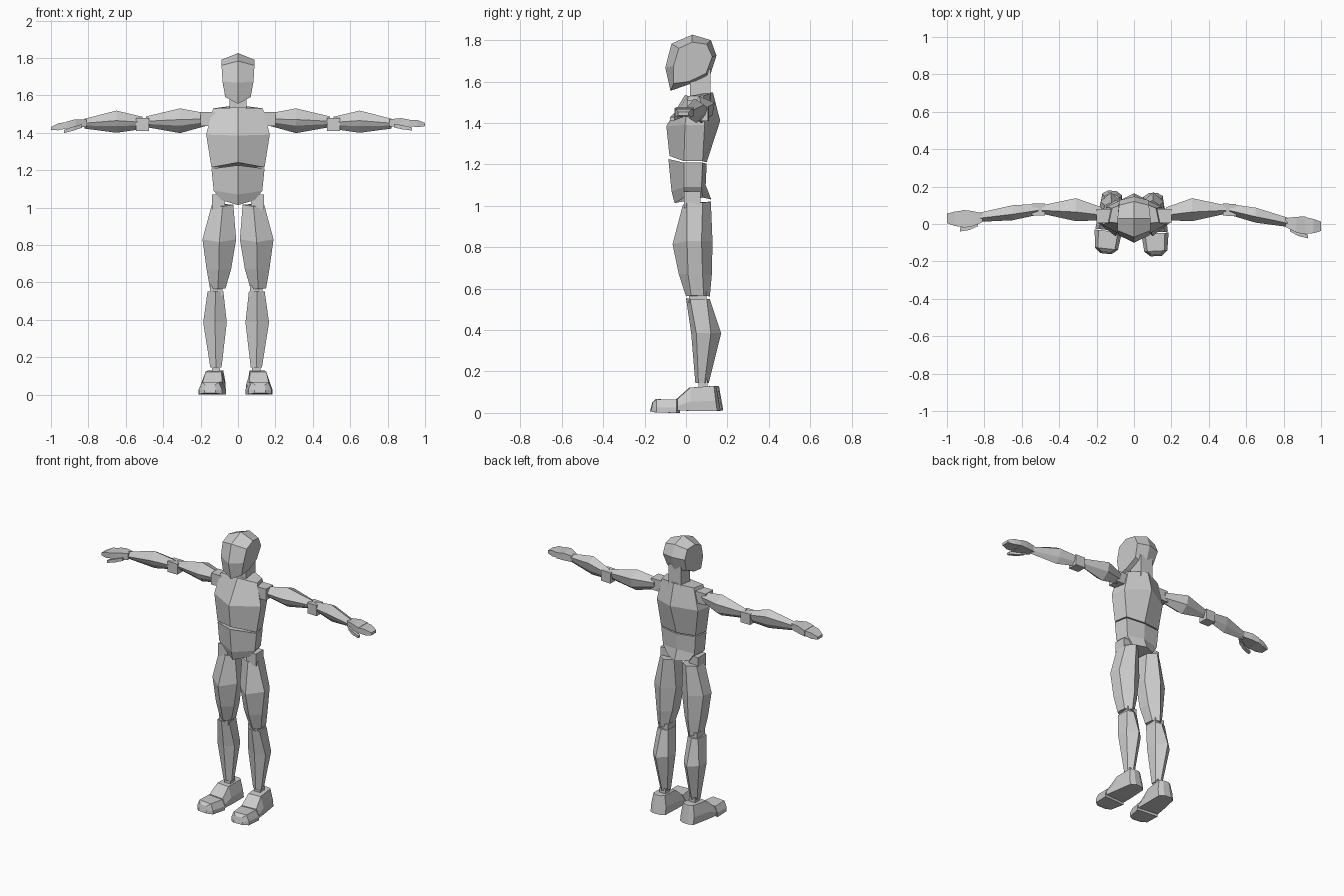
import bpy, bmesh, math
from mathutils import Matrix, Vector

grey = bpy.data.materials.new("plain grey")
grey.diffuse_color = (0.6, 0.6, 0.6, 1)


def loft(name, rings, tweak=None):
    """Skin a stack of equal-length point rings and cap both ends."""
    bm = bmesh.new()
    loops = [[bm.verts.new(tweak(Vector(p)) if tweak else p) for p in r] for r in rings]
    n = len(loops[0])
    for a, b in zip(loops, loops[1:]):
        for i in range(n):
            j = (i + 1) % n
            bm.faces.new((a[i], a[j], b[j], b[i]))
    bm.faces.new(loops[0][::-1])
    bm.faces.new(loops[-1])
    bmesh.ops.recalc_face_normals(bm, faces=bm.faces)
    mesh = bpy.data.meshes.new(name)
    bm.to_mesh(mesh)
    bm.free()
    mesh.materials.append(grey)
    obj = bpy.data.objects.new(name, mesh)
    bpy.context.collection.objects.link(obj)
    return obj


def box(name, x0, x1, y0, y1, z0, z1, tweak=None):
    return loft(name, [[(x0, y0, z), (x1, y0, z), (x1, y1, z), (x0, y1, z)]
                       for z in (z0, z1)], tweak)


def body_ring(z, x0, x1, front, side_front, side_back, back, zf=0, zb=0):
    """Six-sided section with a front and a back ridge; zf, zb tilt the ridges."""
    c = (x0 + x1) / 2
    inset = (x1 - x0) * 0.06
    return [(c, front, z + zf), (x1, side_front, z), (x1 - inset, side_back, z),
            (c, back, z + zb), (x0 + inset, side_back, z), (x0, side_front, z)]


def arm_ring(x, yf, yb, zb, zt):
    """Six-sided section across a limb lying along x."""
    h, m = zt - zb, yf + (yb - yf) * 0.4
    return [(x, yf, zb + h * 0.55), (x, m, zt), (x, yb, zb + h * 0.75),
            (x, yb - 0.01, zb + h * 0.3), (x, m + 0.01, zb), (x, yf + 0.01, zb + h * 0.3)]


# Head: ridged side profile with smaller flat cheeks
outer = [(0.03, 1.826), (0.12, 1.80), (0.147, 1.725), (0.11, 1.61),
         (0.01, 1.585), (-0.075, 1.555), (-0.1, 1.667), (-0.07, 1.783)]
cheek = [(0.03, 1.79), (0.10, 1.78), (0.127, 1.72), (0.097, 1.64),
         (0.015, 1.60), (-0.06, 1.59), (-0.06, 1.675), (-0.035, 1.76)]
wide = [0.088, 0.08, 0.08, 0.07, 0.07, 0.068, 0.083, 0.088]
loft("head", [[(-w, y, z) for w, (y, z) in zip(wide, cheek)],
              [(0, y, z) for y, z in outer],
              [(w, y, z) for w, (y, z) in zip(wide, cheek)]])
box("neck", -0.045, 0.045, 0.02, 0.118, 1.50, 1.66)

# Torso
loft("chest", [body_ring(1.215, -0.142, 0.142, -0.08, -0.01, 0.08, 0.10, 0.026, -0.005),
               body_ring(1.39, -0.17, 0.17, -0.095, -0.005, 0.09, 0.165, -0.005, 0.02),
               body_ring(1.53, -0.133, 0.133, -0.005, 0.01, 0.085, 0.13, 0.005, 0.018)])
loft("abdomen", [body_ring(1.04, -0.09, 0.09, -0.055, -0.01, 0.08, 0.122, -0.027, -0.01),
                 body_ring(1.09, -0.13, 0.13, -0.07, -0.01, 0.075, 0.095, -0.02, 0.01),
                 body_ring(1.208, -0.142, 0.142, -0.085, -0.01, 0.08, 0.10, 0.018, -0.005)])

for side, label in ((1, "left"), (-1, "right")):
    # Legs: the two lower legs sit at slightly different offsets
    lower = -0.012 if side > 0 else 0.008

    def leg(p, s=side):
        return Vector((p.x * s, p.y, p.z))

    def shin(p, s=side, d=lower):
        return Vector(((p.x + d) * s, p.y, p.z))

    box(label + "_hip", 0.07, 0.138, -0.01, 0.07, 0.99, 1.07, leg)
    loft(label + "_thigh", [
        body_ring(0.567, 0.067, 0.15, 0.0, 0.025, 0.085, 0.115, -0.004, -0.005),
        body_ring(0.67, 0.037, 0.168, -0.035, 0.01, 0.08, 0.125),
        body_ring(0.83, 0.01, 0.19, -0.065, 0.005, 0.075, 0.128, -0.015),
        body_ring(1.015, 0.025, 0.14, -0.015, 0.005, 0.08, 0.12, -0.01, 0.005)], leg)
    box(label + "_knee", 0.075, 0.143, 0.015, 0.1, 0.53, 0.585, shin)
    loft(label + "_shin", [
        body_ring(0.145, 0.08, 0.14, 0.045, 0.06, 0.09, 0.11),
        body_ring(0.385, 0.052, 0.178, 0.025, 0.05, 0.12, 0.17),
        body_ring(0.55, 0.07, 0.155, 0.0, 0.02, 0.1, 0.115, 0.004)], shin)
    box(label + "_ankle", 0.088, 0.132, 0.06, 0.105, 0.11, 0.16, shin)

    # Feet: turned slightly outward about the ankle
    turn = Matrix.Rotation(math.radians(3 if side > 0 else 6), 3, "Z")

    def foot(p, s=side, t=turn):
        q = t @ Vector((p.x, p.y - 0.08, p.z))
        return Vector(((q.x + (0.105 if s > 0 else 0.124)) * s, q.y + 0.08 +
                       (0 if s > 0 else 0.012), q.z))

    def foot_ring(y, low, high, z0, z1, lean=0):
        zm = z0 + (z1 - z0) * 0.4
        return [(-low, y, z0), (low, y, z0), (low, y + lean / 2, zm),
                (high, y + lean, z1), (-high, y + lean, z1), (-low, y + lean / 2, zm)]

    loft(label + "_foot", [foot_ring(-0.045, 0.07, 0.052, 0.012, 0.066),
                           foot_ring(0.018, 0.065, 0.043, 0.01, 0.122),
                           foot_ring(0.148, 0.052, 0.04, 0.01, 0.13, -0.015),
                           foot_ring(0.166, 0.022, 0.018, 0.012, 0.128, -0.02)], foot)
    loft(label + "_toes", [foot_ring(-0.172, 0.03, 0.025, 0.008, 0.05, 0.01),
                           foot_ring(-0.145, 0.062, 0.045, 0.002, 0.066),
                           foot_ring(-0.05, 0.073, 0.053, 0.0, 0.064)], foot)

    # Arms: one forearm swings a little further forward
    def arm(p, s=side):
        swing = 0.085 * max(0, p.x - 0.5) if s > 0 else 0
        drop = 0 if s > 0 else 0.12 * max(0, p.x - 0.82)
        return Vector((p.x * s, p.y - swing, p.z - drop))

    box(label + "_shoulder", 0.12, 0.2, 0.005, 0.08, 1.435, 1.51, arm)
    loft(label + "_upper_arm", [arm_ring(0.175, 0.02, 0.09, 1.435, 1.505),
                                arm_ring(0.31, 0.015, 0.138, 1.398, 1.53),
                                arm_ring(0.492, 0.055, 0.10, 1.43, 1.487)], arm)
    box(label + "_elbow", 0.475, 0.545, 0.045, 0.11, 1.41, 1.48, arm)
    loft(label + "_forearm", [arm_ring(0.51, 0.05, 0.108, 1.42, 1.485),
                              arm_ring(0.65, 0.02, 0.10, 1.4, 1.518),
                              arm_ring(0.82, 0.012, 0.062, 1.422, 1.475)], arm)

    # Hands: palm, joined fingers and thumb
    def hand_ring(x, y0, y1, z0, z1):
        return [(x, y0, z0), (x, y1, z0), (x, y1, z1), (x, y0, z1)]

    loft(label + "_palm", [hand_ring(0.81, 0.01, 0.058, 1.432, 1.472),
                           hand_ring(0.87, -0.015, 0.07, 1.432, 1.478),
                           hand_ring(0.918, -0.02, 0.075, 1.432, 1.47)], arm)
    loft(label + "_fingers", [hand_ring(0.915, -0.017, 0.072, 1.435, 1.468),
                              hand_ring(0.96, -0.01, 0.066, 1.43, 1.468),
                              hand_ring(1.0, 0.005, 0.055, 1.435, 1.452)], arm)
    loft(label + "_thumb", [hand_ring(0.835, -0.012, 0.015, 1.428, 1.447),
                            hand_ring(0.88, -0.032, -0.008, 1.418, 1.44),
                            hand_ring(0.93, -0.04, -0.02, 1.412, 1.428)], arm)
